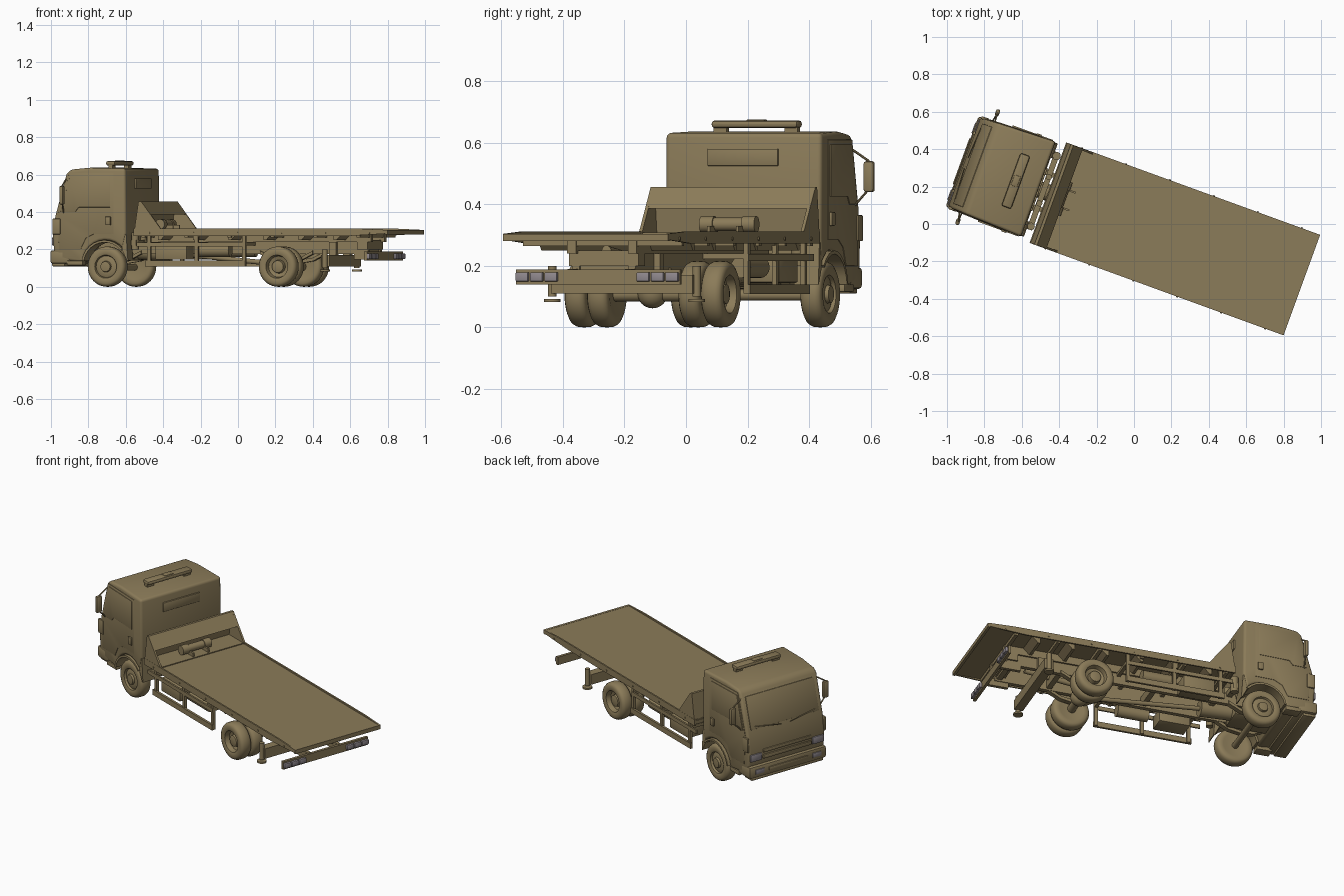
import bpy, bmesh, math
from mathutils import Matrix, Vector

# The truck is built along x (front at -x), then turned 20 degrees about z
TURN = Matrix.Rotation(math.radians(-20), 4, 'Z')

def material(name, c):
    m = bpy.data.materials.new(name)
    m.diffuse_color = (*c, 1)
    return m

PAINT = material("tan_paint", (0.26, 0.20, 0.10))
LAMP = material("lamp_grey", (0.28, 0.25, 0.27))

def finish(name, bm, bevel=0, segs=2, mat=PAINT):
    bmesh.ops.recalc_face_normals(bm, faces=bm.faces)
    if bevel:
        es = [e for e in bm.edges if e.calc_face_angle(0) > 0.6]
        bmesh.ops.bevel(bm, geom=es, offset=bevel, segments=segs, profile=0.5, affect='EDGES', clamp_overlap=True)
    bm.transform(TURN)
    me = bpy.data.meshes.new(name)
    bm.to_mesh(me)
    bm.free()
    me.materials.append(mat)
    ob = bpy.data.objects.new(name, me)
    bpy.context.collection.objects.link(ob)
    return ob

def prism(name, pts, v0, v1, bevel=0, taper=0, segs=2, mat=PAINT):
    """Side profile (x, z) extruded from y=v0 to y=v1, narrowing to the front by taper."""
    bm = bmesh.new()
    rows = [[bm.verts.new((x, v + math.copysign(taper, v) * (x + 0.54), z)) for x, z in pts] for v in (v0, v1)]
    n = len(pts)
    bm.faces.new(rows[0])
    bm.faces.new(rows[1])
    for i in range(n):
        j = (i + 1) % n
        bm.faces.new((rows[0][i], rows[0][j], rows[1][j], rows[1][i]))
    return finish(name, bm, bevel, segs, mat)

def box(name, x0, x1, y0, y1, z0, z1, bevel=0, mat=PAINT):
    return prism(name, [(x0, z0), (x1, z0), (x1, z1), (x0, z1)], y0, y1, bevel, mat=mat)

def rod(name, a, b, r, sides=16):
    a, b = Vector(a), Vector(b)
    d = b - a
    m = Matrix.Translation((a + b) / 2) @ d.to_track_quat('Z', 'Y').to_matrix().to_4x4()
    bm = bmesh.new()
    bmesh.ops.create_cone(bm, cap_ends=True, segments=sides, radius1=r, radius2=r, depth=d.length, matrix=m)
    return finish(name, bm)

def wheel(name, x, y, side, prof, sides=40):
    bm = bmesh.new()
    rings = [[bm.verts.new((x + r * math.cos(2 * math.pi * k / sides), y + side * v,
              0.108 + r * math.sin(2 * math.pi * k / sides))) for k in range(sides)] for r, v in prof]
    for a, b in zip(rings, rings[1:]):
        for k in range(sides):
            l = (k + 1) % sides
            bm.faces.new((a[k], a[l], b[l], b[k]))
    bm.faces.new(rings[0])
    bm.faces.new(rings[-1])
    return finish(name, bm)

# Cab shell with wheel arches
TAPER = 0.0357
arch = [(-0.66 + 0.132 * math.cos(math.radians(a)), 0.118 + 0.132 * math.sin(math.radians(a))) for a in range(40, 171, 13)]
prism("cab", [(-0.955, 0.15), (-0.965, 0.28), (-0.95, 0.38), (-0.885, 0.605), (-0.86, 0.627), (-0.75, 0.637),
              (-0.545, 0.632), (-0.54, 0.29)] + arch + [(-0.80, 0.13)], -0.27, 0.27, 0.018, TAPER, 3)

# Cab front: windscreen, grille, lamps, bumper, wipers
prism("windscreen", [(-0.947, 0.405), (-0.894, 0.588), (-0.88, 0.585), (-0.933, 0.402)], -0.228, 0.228, 0.003)
box("grille_upper", -0.972, -0.95, -0.16, 0.16, 0.262, 0.282, 0.003)
box("grille_lower", -0.972, -0.95, -0.16, 0.16, 0.225, 0.247, 0.003)
box("bumper", -0.978, -0.86, -0.257, 0.257, 0.125, 0.195, 0.012)
box("bumper_lip", -0.972, -0.90, -0.24, 0.24, 0.11, 0.128, 0.005)
box("bumper_slot", -0.984, -0.96, -0.13, 0.13, 0.15, 0.172, 0.003)
for s in (-1, 1):
    box("headlamp", -0.971, -0.95, s * 0.17, s * 0.245, 0.222, 0.265, 0.004, LAMP)
    box("fog_lamp", -0.983, -0.96, s * 0.16, s * 0.22, 0.148, 0.175, 0.003, LAMP)
    box("corner_deflector", -0.962, -0.915, s * 0.248, s * 0.264, 0.28, 0.365, 0.005)
    rod("wiper", (-0.955, s * 0.03, 0.395), (-0.945, s * 0.2, 0.42), 0.003, 6)
    # Doors, side windows, handles, steps, fender lips
    prism("door", [(-0.925, 0.20), (-0.80, 0.20), (-0.77, 0.26), (-0.72, 0.285), (-0.61, 0.285), (-0.61, 0.61),
                   (-0.865, 0.61), (-0.932, 0.38)], s * 0.262, s * 0.2725, 0.002, TAPER)
    prism("side_window", [(-0.915, 0.40), (-0.83, 0.40), (-0.81, 0.425), (-0.63, 0.425), (-0.63, 0.595), (-0.86, 0.595)],
          s * 0.264, s * 0.2755, 0.002, TAPER)
    box("door_handle", -0.655, -0.625, s * 0.268, s * 0.279, 0.33, 0.375, 0.003)
    box("cab_step", -0.88, -0.79, s * 0.20, s * 0.262, 0.115, 0.14, 0.004)
    lip = arch + [(-0.66 + (x + 0.66) * 0.91, 0.118 + (z - 0.118) * 0.91) for x, z in reversed(arch)]
    prism("front_fender", lip, s * 0.17, s * 0.274)
    prism("mud_flap", [(-0.565, 0.20), (-0.535, 0.14), (-0.53, 0.14), (-0.54, 0.28), (-0.56, 0.28)], s * 0.18, s * 0.265)
    # Mirrors on bent arms
    box("mirror", -0.90, -0.878, s * 0.292, s * 0.328, 0.44, 0.54, 0.008)
    rod("mirror_arm_upper", (-0.885, s * 0.25, 0.58), (-0.888, s * 0.31, 0.54), 0.004, 8)
    rod("mirror_arm_lower", (-0.90, s * 0.25, 0.39), (-0.888, s * 0.31, 0.45), 0.004, 8)

# Rear cab window and roof light bar
box("rear_window", -0.55, -0.536, -0.122, 0.122, 0.525, 0.58, 0.003)
box("light_bar", -0.70, -0.645, -0.15, 0.15, 0.648, 0.673, 0.011)
box("light_bar_centre", -0.69, -0.655, -0.03, 0.03, 0.665, 0.676, 0.003)
for s in (-1, 1):
    box("light_bar_foot", -0.685, -0.66, s * 0.10, s * 0.145, 0.625, 0.655)

# Wheels: single front, twin rear
TYRE = [(0.05, -0.03), (0.07, -0.035), (0.09, -0.036), (0.101, -0.030), (0.107, -0.018), (0.108, 0), (0.107, 0.018),
        (0.101, 0.030), (0.09, 0.036), (0.07, 0.035), (0.062, 0.032)]
FRONT = TYRE + [(0.058, 0.020), (0.042, 0.026), (0.030, 0.026), (0.027, 0.038), (0.012, 0.04)]
REAR = TYRE + [(0.056, 0.004), (0.036, -0.004), (0.032, 0.02), (0.018, 0.024)]
for s in (-1, 1):
    wheel("front_wheel", -0.66, s * 0.224, s, FRONT)
    wheel("rear_outer_wheel", 0.318, s * 0.236, s, REAR)
    wheel("rear_inner_wheel", 0.318, s * 0.158, s, REAR)

# Flat deck with raised side rails and cross bearers
box("deck", -0.49, 0.952, -0.28, 0.28, 0.285, 0.303)
box("deck_rear_edge", 0.94, 0.955, -0.285, 0.285, 0.28, 0.304)
for s in (-1, 1):
    prism("deck_side_rail", [(-0.49, 0.272), (0.73, 0.272), (0.955, 0.285), (0.955, 0.304), (0.8, 0.311), (-0.49, 0.311)], s * 0.277, s * 0.286)
    box("subframe_rail", -0.46, 0.80, s * 0.09, s * 0.12, 0.24, 0.286)
    for i in range(6):
        rod("rail_pin", (-0.40 + i * 0.25, s * 0.28, 0.288), (-0.40 + i * 0.25, s * 0.29, 0.288), 0.005, 8)
        prism("deck_bracket", [(-0.36 + i * 0.2, 0.286), (-0.36 + i * 0.2, 0.25), (-0.345 + i * 0.2, 0.25), (-0.31 + i * 0.2, 0.286)], s * 0.11, s * 0.262)
for i in range(6):
    box("deck_bearer", -0.45 + i * 0.245, -0.43 + i * 0.245, -0.275, 0.275, 0.265, 0.287)

# Headboard: triangular gussets, sloping top plate, front wall
box("headboard_base", -0.485, -0.34, -0.283, 0.283, 0.298, 0.308)
prism("headboard_top", [(-0.462, 0.457), (-0.448, 0.457), (-0.395, 0.387), (-0.408, 0.387)], -0.283, 0.283)
prism("headboard_wall", [(-0.488, 0.28), (-0.480, 0.28), (-0.454, 0.457), (-0.463, 0.457)], -0.283, 0.283)
for s in (-1, 1):
    prism("headboard_gusset", [(-0.488, 0.29), (-0.335, 0.29), (-0.335, 0.308), (-0.448, 0.457), (-0.463, 0.457)], s * 0.274, s * 0.285)

# Winch
rod("winch_drum", (-0.41, -0.06, 0.335), (-0.41, 0.06, 0.335), 0.022)
for s in (-1, 1):
    rod("winch_housing", (-0.41, s * 0.05, 0.335), (-0.41, s * 0.095, 0.335), 0.027)
    box("winch_foot", -0.43, -0.35, s * 0.045, s * 0.055, 0.303, 0.33)

# Chassis
for s in (-1, 1):
    box("chassis_rail", -0.90, 0.78, s * 0.085, s * 0.11, 0.175, 0.24)
    for x in (-0.66, 0.318):
        n = [(x + t * 0.15, 0.125 + 0.05 * t * t) for t in (-1, -0.5, 0, 0.5, 1)]
        prism("leaf_spring", n + [(a, z + 0.018) for a, z in reversed(n)], s * 0.088, s * 0.118)
for x in (-0.86, -0.45, -0.1, 0.15, 0.45, 0.74):
    box("cross_member", x, x + 0.03, -0.09, 0.09, 0.185, 0.235)
box("engine", -0.85, -0.56, -0.08, 0.08, 0.14, 0.30, 0.012)
rod("gearbox", (-0.56, 0, 0.19), (-0.38, 0, 0.18), 0.045)
rod("drive_shaft", (-0.38, 0, 0.18), (0.30, 0, 0.115), 0.013)
rod("front_axle", (-0.66, -0.22, 0.105), (-0.66, 0.22, 0.105), 0.018)
rod("rear_axle", (0.318, -0.23, 0.108), (0.318, 0.23, 0.108), 0.024)
bm = bmesh.new()
bmesh.ops.create_uvsphere(bm, u_segments=20, v_segments=12, radius=0.05, matrix=Matrix.Translation((0.318, 0, 0.112)))
finish("differential", bm)

# Equipment between cab and deck, and along the frame
for v, r in ((-0.2, 0.02), (-0.07, 0.016), (0.08, 0.016), (0.2, 0.022)):
    rod("service_canister", (-0.513, v, 0.20), (-0.513, v, 0.29), r)
box("cab_support", -0.53, -0.50, -0.22, 0.22, 0.22, 0.25)
for s in (-1, 1):
    box("tool_box", -0.38, -0.20, s * 0.14, s * 0.25, 0.145, 0.225, 0.006)
    rod("air_tank", (-0.15, s * 0.2, 0.195), (0.03, s * 0.2, 0.195), 0.035)
    # Side guards
    box("guard_lower_rail", -0.43, 0.14, s * 0.258, s * 0.272, 0.108, 0.14)
    box("guard_upper_rail", -0.48, 0.14, s * 0.258, s * 0.268, 0.215, 0.238)
    for x in (-0.42, -0.15, 0.12):
        box("guard_post", x, x + 0.02, s * 0.25, s * 0.266, 0.11, 0.285)
        box("guard_bracket", x, x + 0.02, s * 0.10, s * 0.26, 0.222, 0.24)
    # Stabiliser legs at the rear
    rod("stabiliser_leg", (0.585, s * 0.25, 0.10), (0.585, s * 0.25, 0.20), 0.014)
    rod("stabiliser_foot", (0.585, s * 0.25, 0.083), (0.585, s * 0.25, 0.093), 0.027)
    box("stabiliser_hanger", 0.565, 0.605, s * 0.09, s * 0.13, 0.15, 0.24)
    rod("tilt_ram", (0.15, s * 0.05, 0.2), (0.62, s * 0.05, 0.25), 0.016)
    # Tail lamps
    box("tail_bar_arm", 0.70, 0.825, s * 0.09, s * 0.11, 0.145, 0.19)
    for i in range(3):
        v = s * (0.137 + i * 0.05)
        box("tail_lamp", 0.835, 0.851, v, v + s * 0.044, 0.149, 0.179, 0.004, LAMP)
box("stabiliser_beam", 0.56, 0.61, -0.245, 0.245, 0.11, 0.17)
box("tail_bar", 0.82, 0.836, -0.283, 0.283, 0.14, 0.188)
box("deck_slide_block", 0.72, 0.78, -0.12, 0.12, 0.20, 0.25)

# Smooth shading with crisp edges
bpy.ops.object.select_all(action='SELECT')
bpy.context.view_layer.objects.active = bpy.context.selected_objects[0]
bpy.ops.object.shade_smooth_by_angle(angle=math.radians(35))
